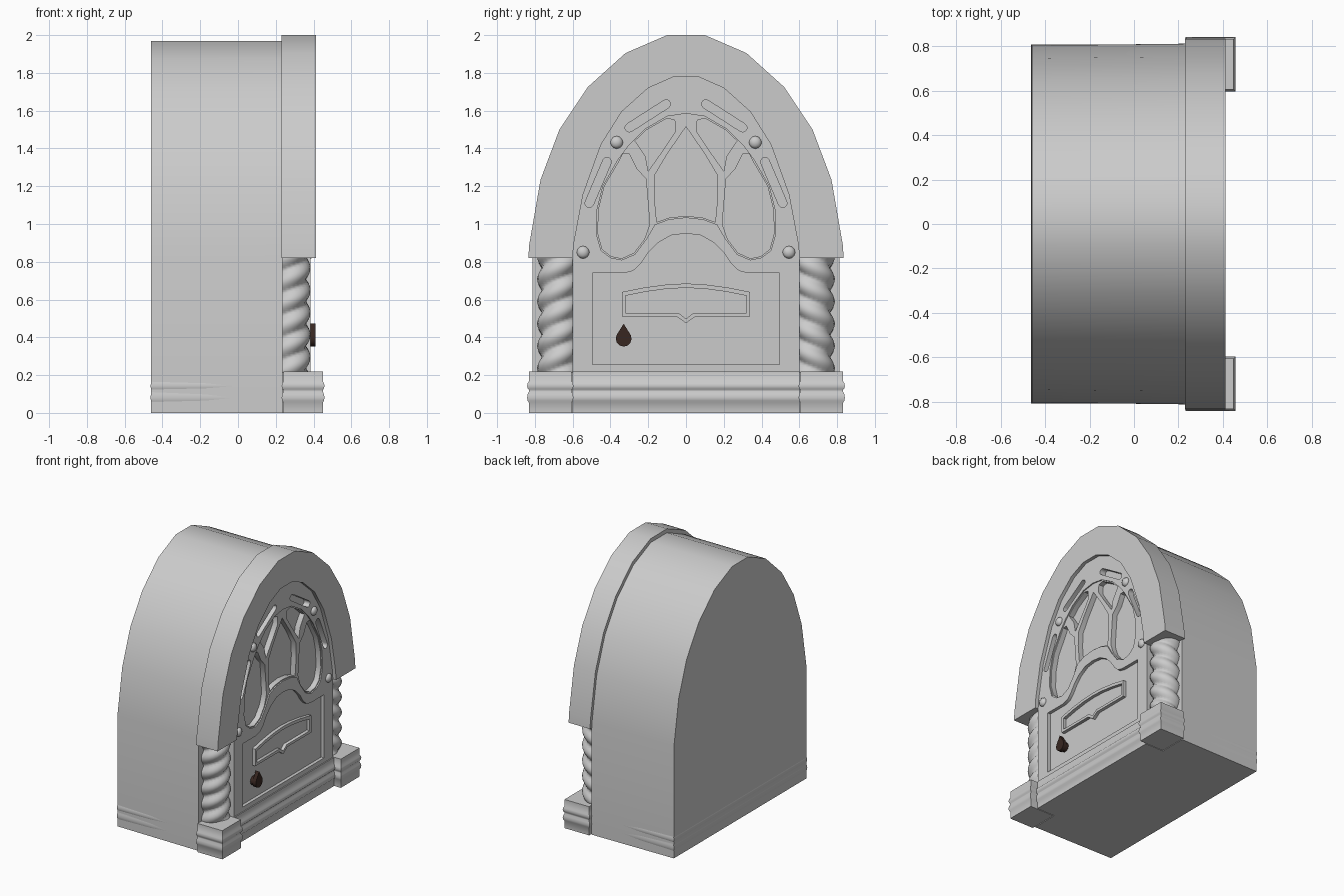
import bpy, bmesh
from math import sin, cos, pi, radians
from mathutils import Matrix

if "Cube" in bpy.data.objects:
    bpy.data.objects.remove(bpy.data.objects["Cube"])

# local (x, y, z) -> world (y, z, x): profiles are drawn in the y/z plane
TO_FACE = Matrix(((0, 0, 1, 0), (1, 0, 0, 0), (0, 1, 0, 0), (0, 0, 0, 1)))


def finish(name, me, angle=40):
    me.shade_smooth()
    me.set_sharp_from_angle(angle=radians(angle))
    ob = bpy.data.objects.new(name, me)
    bpy.context.collection.objects.link(ob)
    return ob


def flip(loop):
    return [(-y, z) for y, z in loop]


def sym(half):
    """Close a half outline by mirroring it across y = 0."""
    return half + [(-y, z) for y, z in reversed(half) if y > 1e-6]


def both(loops):
    return loops + [flip(l) for l in loops]


def plate(name, loops, x0, x1, angle=40):
    """Extruded flat plate; the first loop is the outline, the rest are holes."""
    cu = bpy.data.curves.new(name, 'CURVE')
    cu.dimensions = '2D'
    cu.fill_mode = 'BOTH'
    cu.extrude = (x1 - x0) / 2
    for loop in loops:
        sp = cu.splines.new('POLY')
        sp.points.add(len(loop) - 1)
        for p, (y, z) in zip(sp.points, loop):
            p.co = (y, z, 0, 1)
        sp.use_cyclic_u = True
    tmp = bpy.data.objects.new(name + "_curve", cu)
    bpy.context.collection.objects.link(tmp)
    dg = bpy.context.evaluated_depsgraph_get()
    me = bpy.data.meshes.new_from_object(tmp.evaluated_get(dg))
    bpy.data.objects.remove(tmp)
    me.transform(Matrix.Translation(((x0 + x1) / 2, 0, 0)) @ TO_FACE)
    bm = bmesh.new()
    bm.from_mesh(me)
    bmesh.ops.remove_doubles(bm, verts=bm.verts, dist=1e-5)
    bmesh.ops.recalc_face_normals(bm, faces=bm.faces)
    bm.to_mesh(me)
    bm.free()
    return finish(name, me, angle)


def rings_mesh(name, rings, angle=40):
    """Skin a stack of closed rings and cap both ends."""
    bm = bmesh.new()
    vs = [[bm.verts.new(c) for c in r] for r in rings]
    n = len(vs[0])
    for a, b in zip(vs, vs[1:]):
        for i in range(n):
            j = (i + 1) % n
            bm.faces.new((a[i], a[j], b[j], b[i]))
    bm.faces.new(vs[0])
    bm.faces.new(vs[-1])
    bmesh.ops.recalc_face_normals(bm, faces=bm.faces)
    me = bpy.data.meshes.new(name)
    bm.to_mesh(me)
    bm.free()
    return finish(name, me, angle)


MOULD = [(0, 0), (0, .055), (.7, .065), (1, .08), (.7, .098), (0, .113),
         (0, .122), (.7, .13), (1, .142), (.7, .157), (0, .167), (0, .22)]


def moulded_block(name, x0, x1, y0, y1, d):
    rings = []
    for o, z in MOULD:
        o *= d
        rings.append([(x0 - o, y0 - o, z), (x1 + o, y0 - o, z),
                      (x1 + o, y1 + o, z), (x0 - o, y1 + o, z)])
    return rings_mesh(name, rings, 50)


def capsule(y0, z0, y1, z1, r, n=5):
    """Rounded slot between two points."""
    from math import atan2
    a = atan2(z1 - z0, y1 - y0)
    pts = []
    for cy, cz, s in ((y1, z1, a - pi / 2), (y0, z0, a + pi / 2)):
        pts += [(cy + r * cos(s + pi * i / n), cz + r * sin(s + pi * i / n)) for i in range(n + 1)]
    return pts


outer = [(.1, 2.0), (.32, 1.905), (.52, 1.725), (.67, 1.5), (.77, 1.235), (.83, .89)]
inner = [(.07, 1.777), (.2, 1.72), (.34, 1.595), (.45, 1.42), (.545, 1.155), (.595, .89), (.6, .82)]

# cabinet body, narrowing slightly to the back
body = plate("cabinet_body", [sym([(y * .978, z - .03) for y, z in outer] + [(.812, 0)])], -.46, .235)
for v in body.data.vertices:
    if v.co.x < -.4:
        v.co.y *= .99
moulded_block("cabinet_base", -.457, .235, -.803, .803, .006)

# front arch
plate("front_arch", [sym(outer + [(.835, .82)] + inner[::-1])], .23, .412)

# face: backing, lower panel, tracery and pierced front
face = sym(inner + [(.6, 0)])
plate("face_backing", [face], .22, .335)
panel = sym([(0, .95), (.08, .94), (.15, .9), (.2, .85), (.24, .79), (.28, .752), (.33, .74),
             (.495, .74), (.495, .255)])
plate("lower_panel", [panel], .33, .36)
grille = sym([(0, 1.585), (.1, 1.57), (.22, 1.5), (.3, 1.42), (.36, 1.34), (.44, 1.2), (.47, 1.08),
              (.475, .95), (.45, .86), (.4, .822), (.34, .81), (.27, .84), (.21, .92), (.165, .997),
              (.09, 1.025), (0, 1.035)])
side = [(.355, 1.33), (.335, 1.37), (.3, 1.37), (.26, 1.29), (.212, 1.24), (.192, 1.0), (.22, .92),
        (.275, .848), (.34, .818), (.397, .829), (.443, .866), (.467, .952), (.462, 1.08), (.432, 1.2)]
small = [(.2, 1.28), (.215, 1.36), (.27, 1.44), (.21, 1.497), (.1, 1.56), (.06, 1.55), (.055, 1.49), (.115, 1.4)]
centre = sym([(0, 1.515), (.1, 1.37), (.165, 1.26), (.168, 1.15), (.155, 1.01), (.09, 1.033), (0, 1.043)])
plate("grille_tracery", [grille, centre] + both([side, small]), .33, .376)
slots = [capsule(.418, 1.33, .512, 1.11, .023), capsule(.105, 1.635, .3, 1.51, .023)]
plate("face_front", [face, grille, panel] + both(slots), .33, .385)

# dial frame
plate("dial_frame", [
    sym([(0, .685), (.1, .68), (.22, .664), (.34, .64), (.34, .51), (.05, .51), (0, .475)]),
    sym([(0, .662), (.1, .657), (.21, .642), (.32, .62), (.32, .53), (.04, .53), (0, .498)])], .355, .385)

# base strip, corner blocks, twisted columns and studs
moulded_block("base_strip", .2, .393, -.6, .6, .012)
N, ROWS = 24, 60
for s, label in ((-1, "left"), (1, "right")):
    ya, yb = sorted((s * .605, s * .832))
    moulded_block("base_block_" + label, .24, .449, ya, yb, .009)
    rings = []
    for k in range(ROWS + 1):
        z = .21 + .62 * k / ROWS
        ring = []
        for i in range(N):
            t = 2 * pi * i / N
            r = .083 + .03 * abs(sin(t + pi * z / .118))
            ring.append((.272 + r * cos(t), s * (.675 + r * sin(t)), z))
        rings.append(ring)
    rings_mesh("twisted_column_" + label, rings, 50)
    for n, (y, z) in enumerate(((.367, 1.432), (.545, .85))):
        bm = bmesh.new()
        bmesh.ops.create_icosphere(bm, subdivisions=2, radius=.034)
        me = bpy.data.meshes.new("stud")
        bm.to_mesh(me)
        bm.free()
        me.transform(Matrix.Translation((.385, s * y, z)) @ Matrix.Diagonal((.7, 1, 1, 1)))
        finish("stud_%s_%d" % (label, n), me, 60)

# tuning knob with teardrop pointer
brown = bpy.data.materials.new("dark_brown")
brown.diffuse_color = (.04, .02, .015, 1)
brown.use_nodes = True
brown.node_tree.nodes["Principled BSDF"].inputs["Base Color"].default_value = brown.diffuse_color
disc = [(-.33 + .036 * cos(pi * i / 5), .393 + .036 * sin(pi * i / 5)) for i in range(10)]
drop = [(-.33, .472)] + [(-.33 + .042 * cos(a), .393 + .042 * sin(a))
                         for a in (pi * (1 - .15) + pi * 1.3 * i / 8 for i in range(9))]
for ob in (plate("knob_stem", [disc], .355, .4), plate("knob_pointer", [drop], .382, .411)):
    ob.data.materials.clear()
    ob.data.materials.append(brown)
